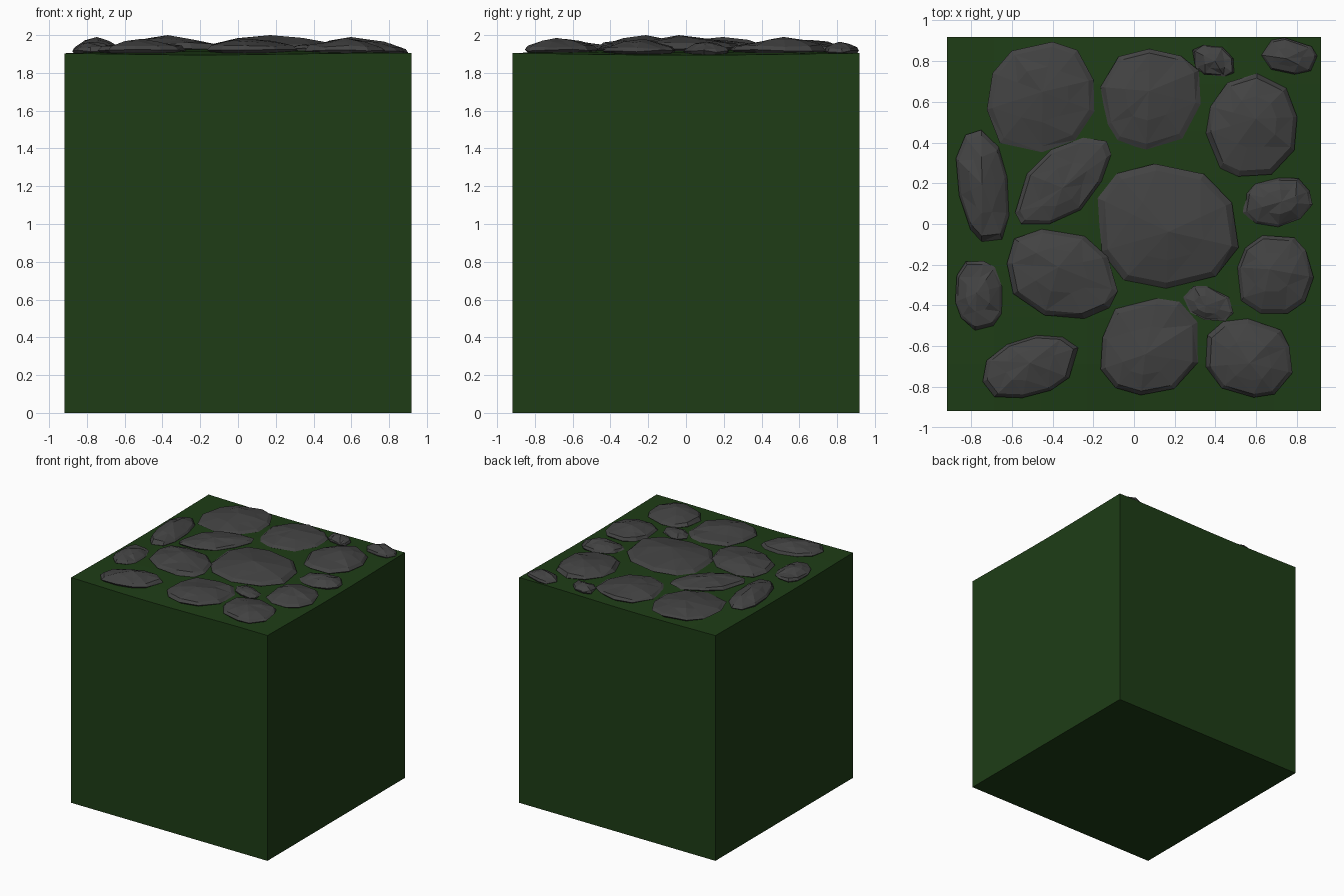
import bpy, bmesh, math, random

if "Cube" in bpy.data.objects:
    bpy.data.objects.remove(bpy.data.objects["Cube"])

random.seed(4)
HALF = 0.918


def material(name, rgb):
    m = bpy.data.materials.new(name)
    m.diffuse_color = (*rgb, 1)
    m.use_nodes = True
    m.node_tree.nodes["Principled BSDF"].inputs["Base Color"].default_value = m.diffuse_color
    return m


GRASS = material("grass", (0.013, 0.046, 0.008))
ROCK = material("dark_stone", (0.055, 0.055, 0.055))


def finish(name, bm, mat):
    bmesh.ops.recalc_face_normals(bm, faces=bm.faces)
    me = bpy.data.meshes.new(name)
    bm.to_mesh(me)
    bm.free()
    me.materials.append(mat)
    ob = bpy.data.objects.new(name, me)
    bpy.context.collection.objects.link(ob)


def ground(x, y):
    # gentle swell that falls off toward the borders
    swell = (1 - (x / HALF) ** 4) * (1 - (y / HALF) ** 4)
    return 1.9 + 0.022 * swell + 0.007 * math.sin(3.3 * x + 2.2) * math.cos(2.6 * y)


# Grass block: undulating grid top, straight sides, flat base
bm = bmesh.new()
bmesh.ops.create_grid(bm, x_segments=8, y_segments=8, size=HALF)
rim = [e for e in bm.edges if e.is_boundary]
for v in bm.verts:
    v.co.z = ground(v.co.x, v.co.y)
skirt = bmesh.ops.extrude_edge_only(bm, edges=rim)["geom"]
for g in skirt:
    if isinstance(g, bmesh.types.BMVert):
        g.co.z = 0
bmesh.ops.contextual_create(bm, geom=[g for g in skirt if isinstance(g, bmesh.types.BMEdge)])
finish("grass_block", bm, GRASS)


def soften(v):
    # rounds an ellipse slightly toward a box
    return math.copysign(abs(v) ** 0.88, v)


def stone(name, cx, cy, a, b, lean, peak):
    """Low faceted dome: half sizes a, b; lean skews the outline along a diagonal."""
    n = 8 if max(a, b) < 0.15 else 10
    bm = bmesh.new()
    start = random.uniform(0, math.tau)
    angles = [start + math.tau * (i + random.uniform(-0.2, 0.2)) / n for i in range(n)]
    swing = [random.uniform(0.96, 1.05) for _ in range(n)]
    px, py = random.uniform(-0.15, 0.15) * a, random.uniform(-0.15, 0.15) * b
    base = ground(cx, cy)
    lift = peak - base
    rings = []
    # buried underside, rim, shoulder, upper facets
    for scale, h, wob in ((0.75, -0.035, 0), (1, 0.006, 0.006),
                          (0.9, 0.38 * lift, 0.007), (0.5, 0.72 * lift, 0.008)):
        ring = []
        for t, s in zip(angles, swing):
            r = scale * s
            x = cx + a * r * soften(math.cos(t)) + px * (1 - scale)
            y = cy + b * r * soften(math.sin(t + lean)) + py * (1 - scale)
            x = max(-0.9, min(0.9, x))
            y = max(-0.9, min(0.915, y))
            ring.append(bm.verts.new((x, y, base + h + random.uniform(-wob, wob))))
        rings.append(ring)
    bm.faces.new(rings[0][::-1])
    for lo, hi in zip(rings, rings[1:]):
        for i in range(n):
            j = (i + 1) % n
            bm.faces.new((lo[i], lo[j], hi[j], hi[i]))
    tip = bm.verts.new((cx + px, cy + py, peak))
    for i in range(n):
        bm.faces.new((rings[-1][i], rings[-1][(i + 1) % n], tip))
    bmesh.ops.triangulate(bm, faces=bm.faces)
    finish(name, bm, ROCK)


# Paving stones: centre x, y, half width, half depth, lean, peak height
STONES = [
    (-0.46, 0.63, 0.27, 0.27, 0.1, 1.975),
    (0.08, 0.62, 0.245, 0.245, 0.1, 1.975),
    (0.39, 0.80, 0.105, 0.08, -0.3, 1.955),
    (0.765, 0.825, 0.135, 0.09, -0.15, 1.965),
    (0.58, 0.48, 0.23, 0.25, 0.05, 1.99),
    (-0.74, 0.185, 0.13, 0.275, -0.3, 1.99),
    (-0.35, 0.205, 0.23, 0.215, 0.6, 1.975),
    (0.16, -0.015, 0.35, 0.305, -0.1, 2.0),
    (0.705, 0.11, 0.17, 0.12, 0.1, 1.965),
    (-0.36, -0.245, 0.27, 0.225, -0.2, 2.0),
    (-0.76, -0.35, 0.12, 0.17, -0.1, 1.965),
    (0.69, -0.25, 0.19, 0.2, 0.0, 1.98),
    (0.365, -0.39, 0.12, 0.09, -0.3, 1.95),
    (-0.51, -0.70, 0.23, 0.16, 0.35, 1.98),
    (0.075, -0.605, 0.245, 0.245, 0.1, 1.98),
    (0.565, -0.66, 0.215, 0.19, -0.1, 1.985),
]
for i, s in enumerate(STONES, 1):
    stone(f"paving_stone_{i}", *s)
